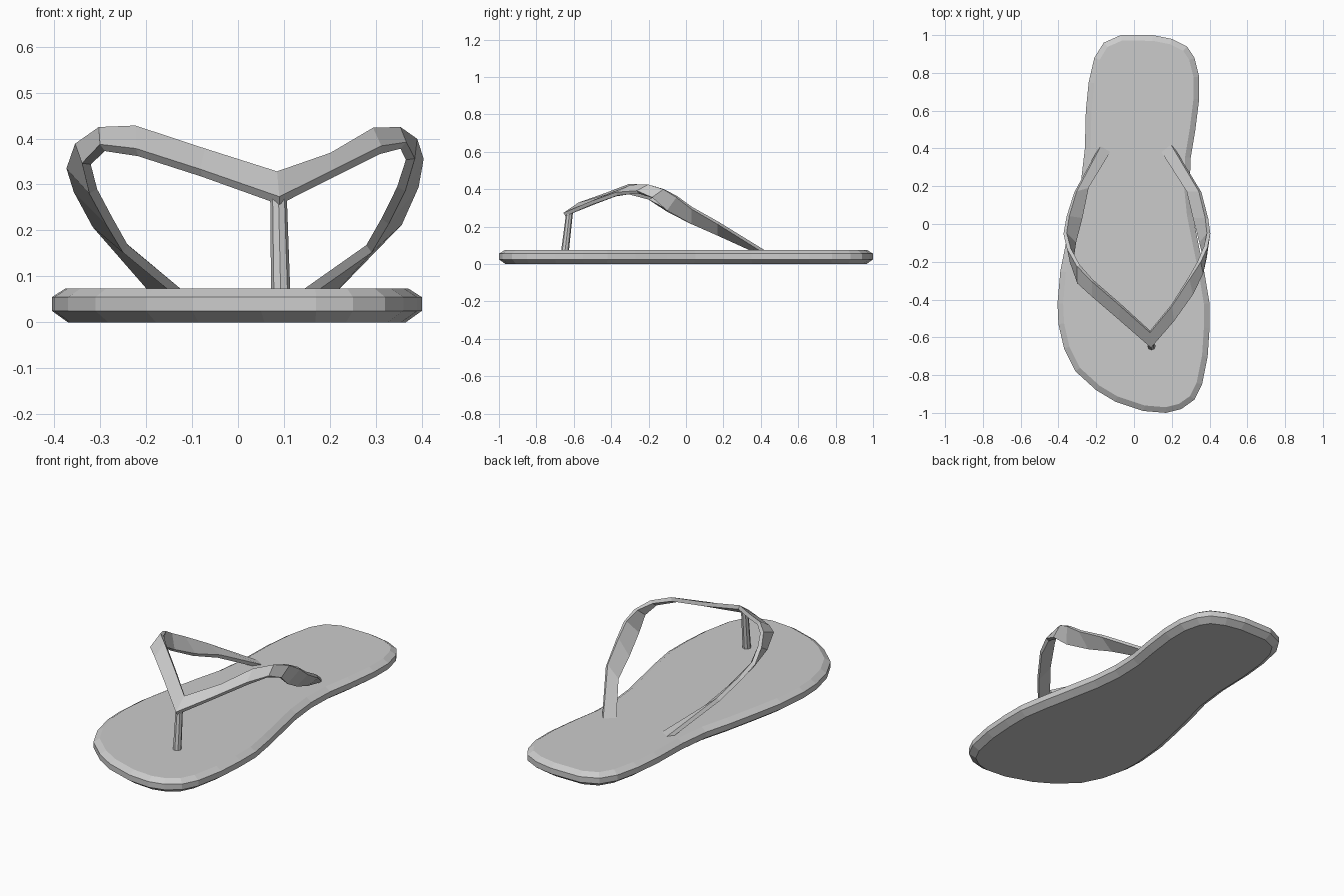
import bpy
import bmesh
from mathutils import Vector

default_cube = bpy.data.objects.get("Cube")
if default_cube:
    bpy.data.objects.remove(default_cube, do_unlink=True)

# Single rubber colour
rubber = bpy.data.materials.new("grey_rubber")
rubber.use_nodes = True
rubber_colour = (0.6, 0.6, 0.6, 1.0)
rubber.diffuse_color = rubber_colour
rubber.node_tree.nodes["Principled BSDF"].inputs["Base Color"].default_value = rubber_colour


def add_object(name, bm):
    """Turn a bmesh into a flat shaded, coloured object."""
    bmesh.ops.recalc_face_normals(bm, faces=bm.faces)
    mesh = bpy.data.meshes.new(name)
    bm.to_mesh(mesh)
    bm.free()
    mesh.materials.append(rubber)
    obj = bpy.data.objects.new(name, mesh)
    bpy.context.collection.objects.link(obj)
    return obj


def loft(bm, rings, closed=True):
    """Bridge successive rows of points with quads and return the vertex rows."""
    rows = [[bm.verts.new(p) for p in ring] for ring in rings]
    for low, high in zip(rows, rows[1:]):
        count = len(low)
        for i in range(count if closed else count - 1):
            j = (i + 1) % count
            bm.faces.new((low[i], low[j], high[j], high[i]))
    return rows


def inset_outline(points, distance):
    """Move every outline point inwards along its averaged edge normal."""
    result = []
    for i, point in enumerate(points):
        along = (points[(i + 1) % len(points)] - points[i - 1]).normalized()
        result.append(point + Vector((along.y, -along.x)) * distance)
    return result


# Sole: clockwise foot outline with bevelled top and bottom rims
outline = [Vector(p) for p in (
    (-0.07, 1), (0.1, 1), (0.2, 0.98), (0.28, 0.94), (0.32, 0.88), (0.345, 0.78),
    (0.345, 0.66), (0.325, 0.5), (0.3, 0.35), (0.295, 0.2), (0.31, 0.05),
    (0.34, -0.1), (0.375, -0.27), (0.4, -0.42), (0.4, -0.55), (0.39, -0.7),
    (0.36, -0.85), (0.32, -0.93), (0.25, -0.98), (0.17, -1), (0.05, -0.99),
    (-0.1, -0.94), (-0.2, -0.88), (-0.31, -0.78), (-0.37, -0.66), (-0.4, -0.53),
    (-0.405, -0.42), (-0.39, -0.25), (-0.36, -0.1), (-0.32, 0.08), (-0.28, 0.23),
    (-0.26, 0.4), (-0.255, 0.6), (-0.24, 0.75), (-0.21, 0.88), (-0.16, 0.96))]
sole_profile = ((0.035, 0), (0, 0.025), (0, 0.055), (0.03, 0.074))
bm = bmesh.new()
rows = loft(bm, [[(p.x, p.y, z) for p in inset_outline(outline, inset)]
                 for inset, z in sole_profile])
bm.faces.new(rows[0])
bm.faces.new(rows[-1])
add_object("sole", bm)

# Strap: twisting ribbon from one heel anchor over the toe joint to the other
lower_edge = (
    (-0.13, 0.38, 0.065), (-0.245, 0.19, 0.16), (-0.28, 0.03, 0.22),
    (-0.315, -0.1, 0.285), (-0.33, -0.2, 0.345), (-0.295, -0.31, 0.38),
    (-0.22, -0.38, 0.37), (-0.08, -0.5, 0.325), (0.09, -0.65, 0.265),
    (0.21, -0.51, 0.325), (0.31, -0.37, 0.375), (0.36, -0.26, 0.385),
    (0.375, -0.18, 0.355), (0.355, -0.1, 0.29), (0.32, 0.03, 0.22),
    (0.285, 0.17, 0.16), (0.15, 0.38, 0.065))
upper_edge = (
    (-0.18, 0.41, 0.065), (-0.31, 0.17, 0.215), (-0.35, 0.04, 0.29),
    (-0.365, -0.05, 0.34), (-0.345, -0.13, 0.39), (-0.295, -0.22, 0.42),
    (-0.22, -0.3, 0.42), (-0.07, -0.43, 0.37), (0.085, -0.57, 0.32),
    (0.2, -0.43, 0.36), (0.29, -0.29, 0.415), (0.345, -0.2, 0.42),
    (0.38, -0.12, 0.4), (0.395, -0.05, 0.36), (0.385, 0.03, 0.3),
    (0.35, 0.17, 0.22), (0.2, 0.42, 0.065))
bm = bmesh.new()
loft(bm, (lower_edge, upper_edge), closed=False)
strap = add_object("strap", bm)
thickness = strap.modifiers.new("thickness", "SOLIDIFY")
thickness.thickness = 0.02
thickness.offset = 0

# Toe post: slim tapered octagonal peg leaning back under the strap joint
bm = bmesh.new()
bmesh.ops.create_cone(bm, cap_ends=True, segments=8, radius1=0.021,
                      radius2=0.018, depth=0.22)
for v in bm.verts:
    is_top = v.co.z > 0
    v.co += Vector((0.088 if is_top else 0.093, -0.622 if is_top else -0.648, 0.17))
add_object("toe_post", bm)
